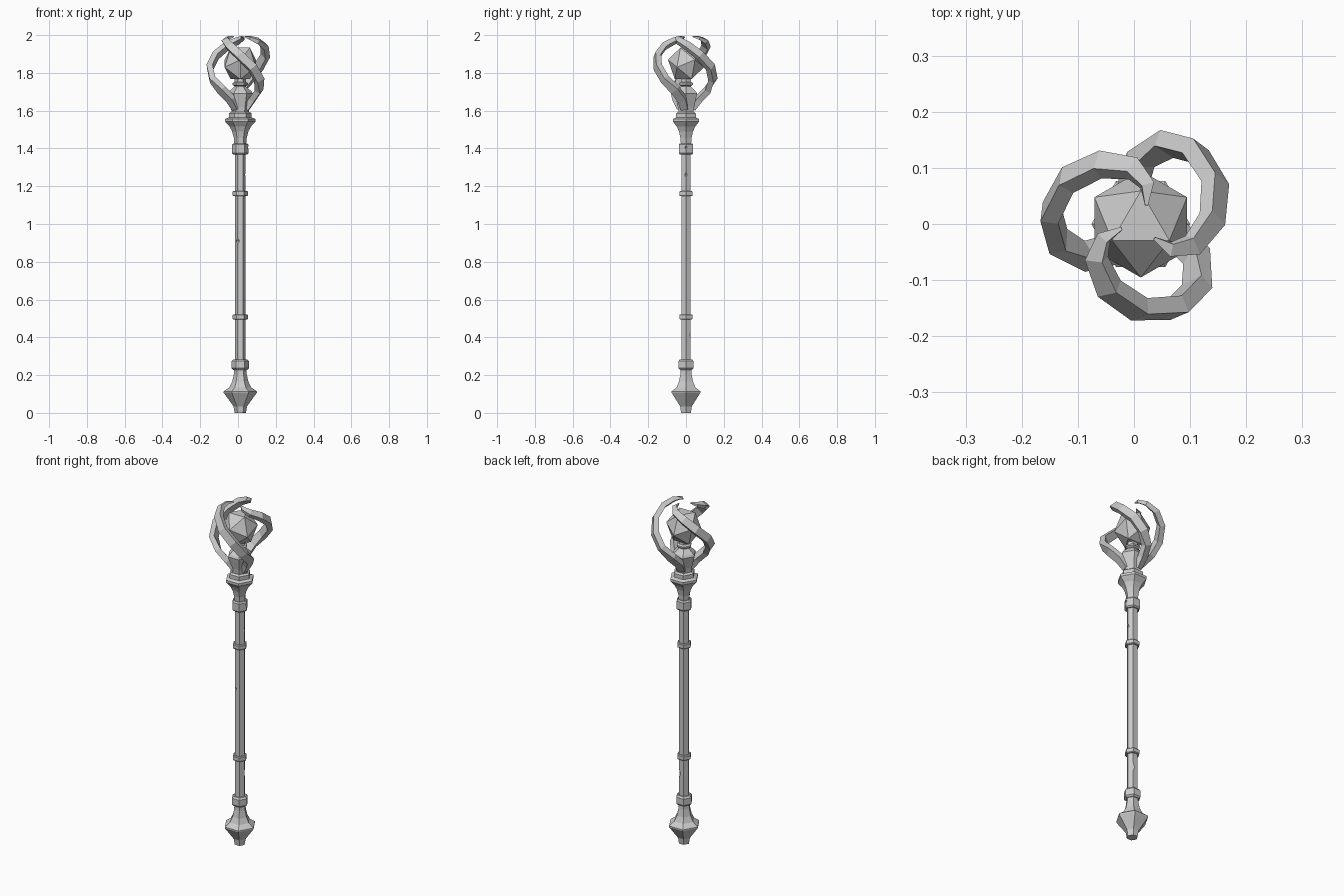
import bpy, bmesh
from math import sin, cos, radians, pi, acos
from mathutils import Vector, Matrix

if "Cube" in bpy.data.objects:
    bpy.data.objects.remove(bpy.data.objects["Cube"])

CX = 0.012          # staff axis offset: the claws are not symmetric in x
SIDES = 6


def make_object(name, bm):
    bmesh.ops.recalc_face_normals(bm, faces=bm.faces)
    me = bpy.data.meshes.new(name)
    bm.to_mesh(me)
    bm.free()
    ob = bpy.data.objects.new(name, me)
    ob.location.x = CX
    bpy.context.collection.objects.link(ob)
    return ob


def skin(bm, rings):
    """Join a list of vertex rings into a closed tube."""
    n = len(rings[0])
    for a, b in zip(rings, rings[1:]):
        for i in range(n):
            j = (i + 1) % n
            bm.faces.new((a[i], a[j], b[j], b[i]))
    bm.faces.new(rings[0][::-1])
    bm.faces.new(rings[-1])


def turned(name, profile):
    """Hexagonal turned part from (radius, z) pairs."""
    bm = bmesh.new()
    skin(bm, [[bm.verts.new((r * cos(2 * pi * i / SIDES), r * sin(2 * pi * i / SIDES), z))
               for i in range(SIDES)] for r, z in profile])
    return make_object(name, bm)


def band(name, z0, z1, r, bevel):
    return turned(name, [(r - bevel, z0), (r, z0 + bevel), (r, z1 - bevel), (r - bevel, z1)])


def notch(ob, angle, r, z, size, height):
    """Chip an edge with a small octahedral cutter."""
    bm = bmesh.new()
    bmesh.ops.create_icosphere(bm, subdivisions=1, radius=1)
    bm.clear()
    c = Vector((r * cos(radians(angle)), r * sin(radians(angle)), z))
    eq = [bm.verts.new(c + Vector((size * cos(k * pi / 2 + 0.2), size * sin(k * pi / 2 + 0.2), 0)))
          for k in range(4)]
    for s in (1, -1):
        tip = bm.verts.new(c + Vector((0, 0, s * height)))
        for k in range(4):
            bm.faces.new((eq[k], eq[(k + 1) % 4], tip))
    cutter = make_object("chip_cutter", bm)
    cutter.hide_render = True
    mod = ob.modifiers.new("chip", 'BOOLEAN')
    mod.operation, mod.solver, mod.object = 'DIFFERENCE', 'EXACT', cutter
    bpy.context.view_layer.objects.active = ob
    bpy.ops.object.modifier_apply(modifier=mod.name)
    bpy.data.objects.remove(cutter)


# Shaft with worn chips
shaft = turned("shaft", [(0.029, 0.2), (0.029, 1.45)])
for chip in [(240, 0.032, 0.91, 0.014, 0.02), (0, 0.034, 1.26, 0.015, 0.025),
             (60, 0.033, 0.41, 0.013, 0.045)]:
    notch(shaft, *chip)

# Foot and bands
turned("foot", [(0.03, 0), (0.036, 0.035), (0.088, 0.107), (0.088, 0.114), (0.058, 0.135),
                (0.043, 0.165), (0.034, 0.205), (0.032, 0.235)])
band("lower_grip_band", 0.228, 0.283, 0.046, 0.009)
band("lower_ring", 0.494, 0.522, 0.04, 0.004)
band("upper_ring", 1.147, 1.175, 0.04, 0.004)
top_band = band("upper_grip_band", 1.368, 1.427, 0.044, 0.007)
notch(top_band, 0, 0.047, 1.405, 0.014, 0.012)

# Flared capital and collars
turned("capital", [(0.031, 1.42), (0.034, 1.455), (0.043, 1.49), (0.056, 1.515), (0.074, 1.535),
                   (0.08, 1.542), (0.08, 1.556), (0.06, 1.564), (0.06, 1.586), (0.048, 1.594)])

# Cup and orb stem
turned("cup", [(0.045, 1.585), (0.05, 1.62), (0.068, 1.69), (0.06, 1.702), (0.03, 1.728)])
turned("orb_stem", [(0.03, 1.715), (0.03, 1.73), (0.042, 1.737), (0.042, 1.746),
                    (0.03, 1.752), (0.028, 1.79)])

# Orb: icosahedron resting with one face up
bm = bmesh.new()
bmesh.ops.create_icosphere(bm, subdivisions=1, radius=0.099)
bm.faces.ensure_lookup_table()
f = bm.faces[0]
q = f.calc_center_median().normalized().rotation_difference(Vector((0, 0, 1)))
bmesh.ops.rotate(bm, verts=bm.verts, matrix=q.to_matrix())
v = f.verts[0].co
turn = Vector((v.x, v.y)).angle_signed(Vector((0, 1)))
bmesh.ops.rotate(bm, verts=bm.verts, matrix=Matrix.Rotation(-turn, 3, 'Z'))
bmesh.ops.scale(bm, verts=bm.verts, vec=(0.98, 0.98, 1.06))
bmesh.ops.translate(bm, verts=bm.verts, vec=(0, 0, 1.85))
make_object("orb", bm)

# Three spiralling claws: (radius, angle, z, scale) along the path
CLAW = [(0.035, 228, 1.61, 0.8), (0.068, 222, 1.66, 1), (0.115, 210, 1.71, 1),
        (0.15, 192, 1.765, 1), (0.162, 173, 1.83, 1), (0.152, 149, 1.892, 0.95),
        (0.128, 124, 1.942, 0.9), (0.1, 98, 1.97, 0.75), (0.07, 80, 1.985, 0.5),
        (0.035, 73, 1.992, 0.12)]
CENTER = Vector((0, 0, 1.83))
for k in range(3):
    pts = [Vector((r * cos(radians(a + 120 * k)), r * sin(radians(a + 120 * k)), z))
           for r, a, z, s in CLAW]
    bm = bmesh.new()
    rings = []
    for i, p in enumerate(pts):
        t = (pts[min(i + 1, len(pts) - 1)] - pts[max(i - 1, 0)]).normalized()
        n = p - CENTER
        if i < 3:
            n = Vector((p.x, p.y, 0))
        n = (n - t * n.dot(t)).normalized()
        b = t.cross(n)
        s = CLAW[i][3]
        rings.append([bm.verts.new(p + n * u * 0.016 * s + b * w * 0.023 * s)
                      for u, w in ((1, 1), (1, -1), (-1, -1), (-1, 1))])
    skin(bm, rings)
    make_object(f"claw_{k + 1}", bm)
